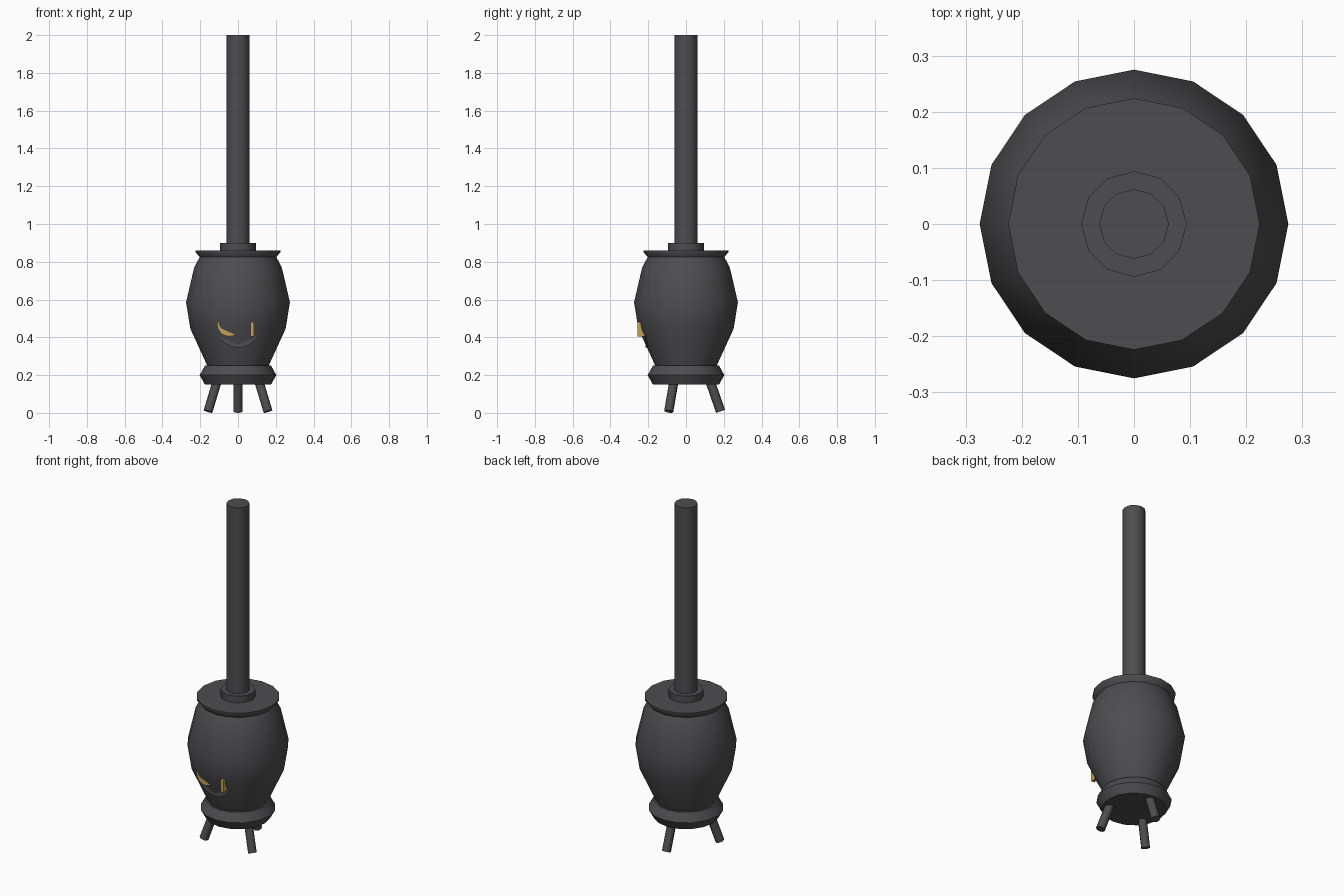
import bpy
import math
from mathutils import Vector

cube = bpy.data.objects.get("Cube")
if cube:
    bpy.data.objects.remove(cube, do_unlink=True)


def make_material(name, color):
    mat = bpy.data.materials.new(name)
    mat.use_nodes = True
    mat.diffuse_color = color
    mat.node_tree.nodes["Principled BSDF"].inputs["Base Color"].default_value = color
    return mat


iron = make_material("cast iron", (0.075, 0.075, 0.08, 1))
brass = make_material("brass", (0.55, 0.36, 0.1, 1))


def finish(obj, name, mat, angle=40):
    obj.name = name
    obj.data.materials.append(mat)
    bpy.ops.object.select_all(action="DESELECT")
    obj.select_set(True)
    bpy.context.view_layer.objects.active = obj
    bpy.ops.object.shade_smooth_by_angle(angle=math.radians(angle))
    return obj


def lathe(name, profile, sides, mat):
    """Revolve (radius, height) points around z and cap both ends."""
    verts, faces = [], []
    for r, z in profile:
        for i in range(sides):
            a = math.tau * i / sides
            verts.append((r * math.cos(a), r * math.sin(a), z))
    for k in range(len(profile) - 1):
        for i in range(sides):
            j = (i + 1) % sides
            low, high = k * sides, (k + 1) * sides
            faces.append((low + i, low + j, high + j, high + i))
    faces.append(tuple(reversed(range(sides))))
    faces.append(tuple(range(len(verts) - sides, len(verts))))
    mesh = bpy.data.meshes.new(name)
    mesh.from_pydata(verts, [], faces)
    obj = bpy.data.objects.new(name, mesh)
    bpy.context.collection.objects.link(obj)
    return finish(obj, name, mat)


def rod(name, start, end, radius, sides, mat):
    """Cylinder running between two points."""
    start, end = Vector(start), Vector(end)
    axis = end - start
    bpy.ops.mesh.primitive_cylinder_add(
        vertices=sides, radius=radius, depth=axis.length, location=(start + end) / 2,
        rotation=axis.to_track_quat("Z", "Y").to_euler())
    return finish(bpy.context.object, name, mat, 50)


# Flared base ring, barrel body and lid
lathe("base_ring", [(0.175, 0.15), (0.203, 0.2), (0.175, 0.25)], 16, iron)
lathe("barrel", [(0.16, 0.24), (0.165, 0.255), (0.252, 0.445), (0.275, 0.585),
                 (0.232, 0.77), (0.2, 0.83)], 16, iron)
lathe("lid", [(0.195, 0.815), (0.224, 0.85), (0.224, 0.86)], 16, iron)

# Chimney
lathe("pipe_collar", [(0.094, 0.855), (0.094, 0.9)], 12, iron)
lathe("pipe", [(0.062, 0.89), (0.062, 2.0)], 12, iron)

# Three splayed legs
for name, degrees in (("back_leg", 90), ("right_leg", 210), ("left_leg", 330)):
    c, s = math.cos(math.radians(degrees)), math.sin(math.radians(degrees))
    rod(name, (0.127 * c, 0.127 * s, 0.17), (0.183 * c, 0.183 * s, 0.008), 0.025, 8, iron)

# Round door sunk in the barrel, with its knob and latch
rod("door", (0, -0.17, 0.455), (0, -0.214, 0.455), 0.11, 24, iron)
rod("door_knob", (-0.05, -0.2, 0.463), (-0.05, -0.235, 0.463), 0.058, 16, brass)
bpy.ops.mesh.primitive_cube_add(size=1, location=(0.075, -0.228, 0.443))
latch = bpy.context.object
latch.scale = (0.02, 0.056, 0.076)
finish(latch, "door_latch", brass)
